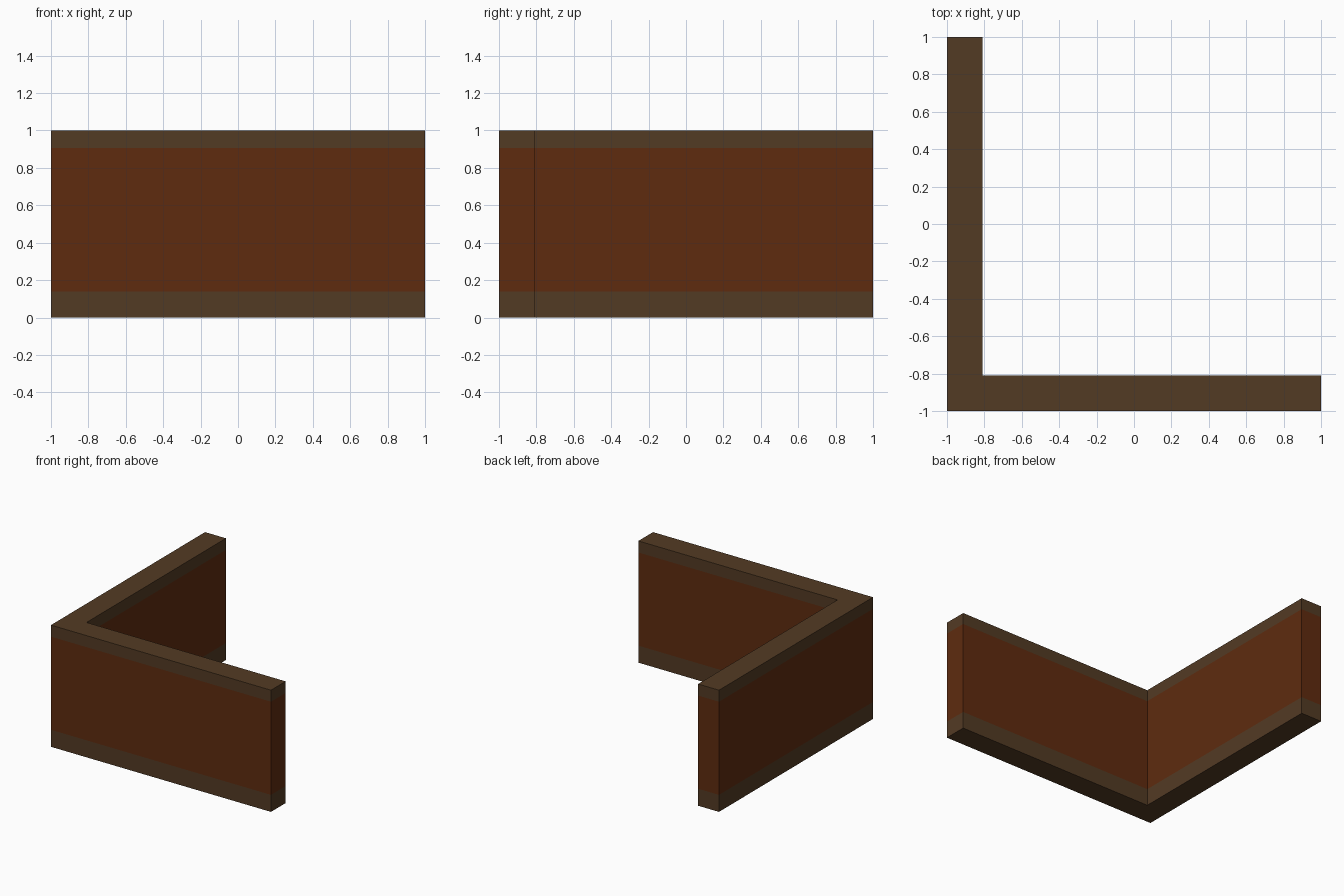
import bpy
import bmesh

if "Cube" in bpy.data.objects:
    bpy.data.objects.remove(bpy.data.objects["Cube"])


def material(name, rgb):
    mat = bpy.data.materials.new(name)
    mat.diffuse_color = (*rgb, 1.0)
    mat.use_nodes = True
    mat.node_tree.nodes["Principled BSDF"].inputs["Base Color"].default_value = mat.diffuse_color
    return mat


trim = material("dark wood trim", (0.086, 0.043, 0.0175))
panel = material("red brown wall", (0.114, 0.0242, 0.0047))

# L-shaped corner wall footprint
T = -0.81
outline = [(-1, -1), (1, -1), (1, T), (T, T), (T, 1), (-1, 1)]
# Heights of the band edges: base trim, wall panel, top trim
levels = [0.0, 0.14, 0.905, 1.0]

bm = bmesh.new()
rings = [[bm.verts.new((x, y, z)) for x, y in outline] for z in levels]
n = len(outline)

# Side bands, with the middle band in the wall colour
for band, (low, high) in enumerate(zip(rings, rings[1:])):
    for i in range(n):
        j = (i + 1) % n
        face = bm.faces.new((low[i], low[j], high[j], high[i]))
        face.material_index = 1 if band == 1 else 0

# Underside and top, each split along the mitre of the corner
for ring, flip in ((rings[0], True), (rings[-1], False)):
    for ids in ((0, 1, 2, 3), (0, 3, 4, 5)):
        verts = [ring[i] for i in ids]
        bm.faces.new(verts[::-1] if flip else verts)

mesh = bpy.data.meshes.new("corner_wall")
bm.to_mesh(mesh)
bm.free()
mesh.materials.append(trim)
mesh.materials.append(panel)
wall = bpy.data.objects.new("corner_wall", mesh)
bpy.context.collection.objects.link(wall)
